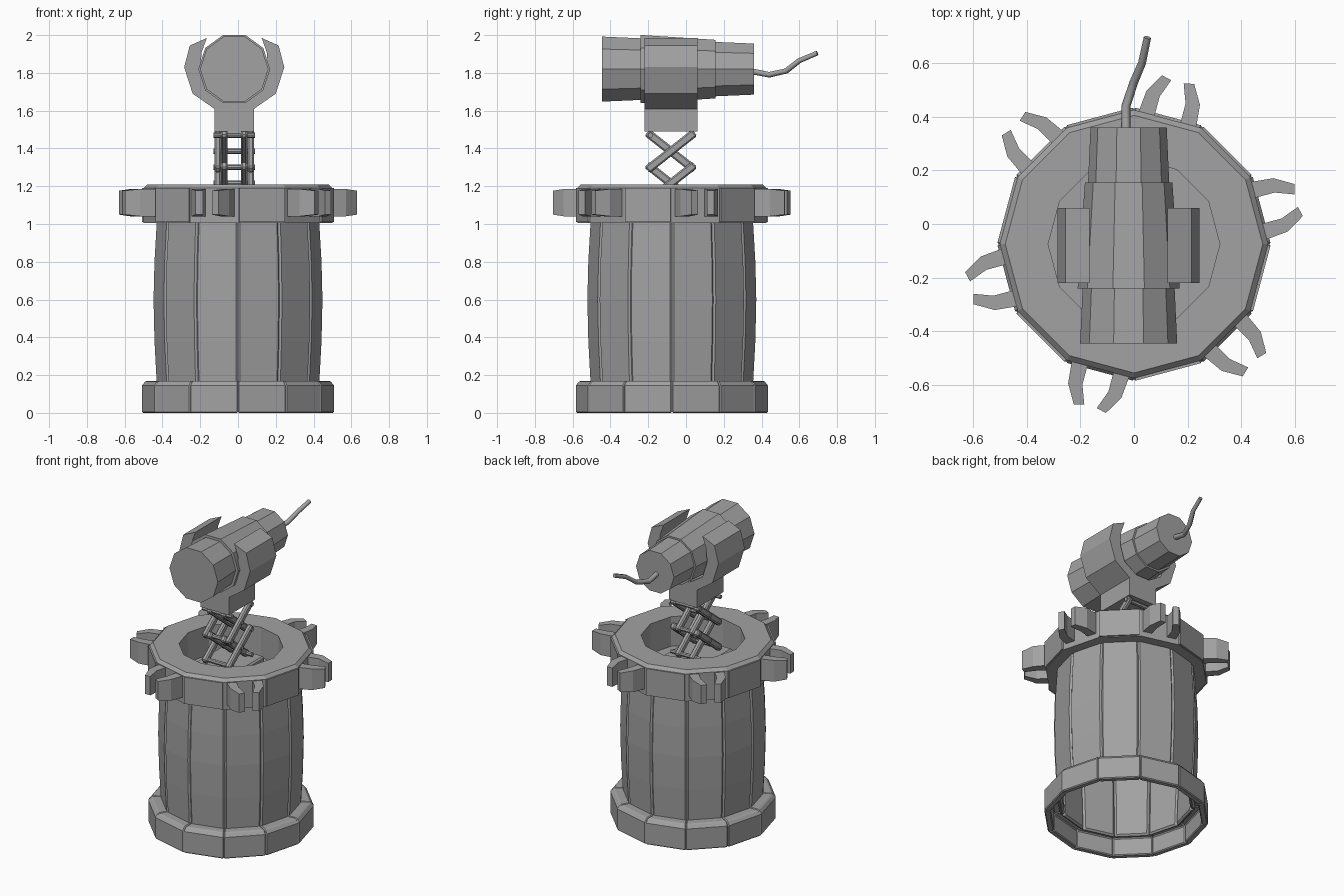
import bpy, bmesh, math
from mathutils import Matrix, Vector

cube = bpy.data.objects.get("Cube")
if cube:
    bpy.data.objects.remove(cube, do_unlink=True)

grey = bpy.data.materials.new("plain_grey")
grey.use_nodes = True
COLOR = (0.36, 0.36, 0.36, 1)
grey.diffuse_color = COLOR
grey.node_tree.nodes["Principled BSDF"].inputs["Base Color"].default_value = COLOR

BARREL = Matrix.Translation((0, -0.075, 0))
GX, GZ = -0.02, 1.82          # axis of the mounted device
SCISSOR_Y = -0.08


def finish(name, bm, matrix=Matrix(), bevel=0):
    bmesh.ops.remove_doubles(bm, verts=bm.verts, dist=1e-4)
    bmesh.ops.recalc_face_normals(bm, faces=bm.faces)
    mesh = bpy.data.meshes.new(name)
    bm.to_mesh(mesh)
    bm.free()
    mesh.materials.append(grey)
    ob = bpy.data.objects.new(name, mesh)
    ob.matrix_world = matrix
    bpy.context.collection.objects.link(ob)
    if bevel:
        mod = ob.modifiers.new("edge_bevel", 'BEVEL')
        mod.width = bevel
        mod.segments = 1
        mod.limit_method = 'ANGLE'
        mod.angle_limit = math.radians(50)
    return ob


def sweep(name, profile, angles, full, matrix=BARREL, bevel=0, loop=True):
    """Turn an (r, z) profile through the angles, as a full ring or a capped segment."""
    bm = bmesh.new()
    rows = [[bm.verts.new((r * math.cos(a), r * math.sin(a), z)) for r, z in profile]
            for a in map(math.radians, angles)]
    n = len(profile)
    pairs = list(zip(rows, rows[1:])) + ([(rows[-1], rows[0])] if full else [])
    for a, b in pairs:
        for i in range(n if loop else n - 1):
            j = (i + 1) % n
            bm.faces.new((a[i], a[j], b[j], b[i]))
    if not full:
        bm.faces.new(rows[0])
        bm.faces.new(rows[-1])
    return finish(name, bm, matrix, bevel)


def prism(name, pts, low, high, matrix=Matrix(), bevel=0):
    """Extrude a flat outline between two heights."""
    bm = bmesh.new()
    face = bm.faces.new([bm.verts.new((x, y, low)) for x, y in pts])
    ext = bmesh.ops.extrude_face_region(bm, geom=[face])
    top = [v for v in ext["geom"] if isinstance(v, bmesh.types.BMVert)]
    bmesh.ops.translate(bm, verts=top, vec=(0, 0, high - low))
    return finish(name, bm, matrix, bevel)


def box(name, center, size, rot=Matrix(), bevel=0):
    bm = bmesh.new()
    bmesh.ops.create_cube(bm, size=1, matrix=Matrix.Diagonal((*size, 1)))
    return finish(name, bm, Matrix.Translation(center) @ rot, bevel)


# Barrel staves and segmented base ring
stave = [(.43, .1), (.445, .38), (.45, .6), (.445, .8), (.43, 1.06),
         (.4, 1.06), (.42, .6), (.4, .1)]
base = [(.51, 0), (.51, .145), (.49, .17), (.42, .17), (.42, .13), (.47, .12), (.47, 0)]
for k in range(12):
    span = (30 * k, 30 * k + 30)
    sweep(f"barrel_stave_{k + 1}", stave, span, False, bevel=.011)
    sweep(f"base_segment_{k + 1}", base, span, False, bevel=.006)

# Top ring and inner deck
dozen = range(0, 360, 30)
sweep("top_ring", [(.5, 1.005), (.5, 1.19), (.48, 1.21), (.32, 1.21), (.32, 1.005)], dozen, True)
sweep("inner_deck", [(0, .98), (.41, .98), (.41, 1.01), (0, 1.01)], dozen, True, loop=False)
box("lift_base", (GX, SCISSOR_Y, 1.055), (.3, .36, .1), bevel=.01)

# Pincer claws on every other side of the ring, thin plates between them
prong = [(.46, .113), (.565, .103), (.635, .062), (.626, .024), (.556, .05), (.46, .05)]
for k in range(6):
    turn = BARREL @ Matrix.Rotation(math.radians(15 + 60 * k), 4, 'Z')
    for side in (-1, 1):
        claw = prism(f"claw_{k + 1}_{'right' if side < 0 else 'left'}",
                     [(u, t * side) for u, t in prong], -.072, .072,
                     turn @ Matrix.Translation((0, 0, 1.113)))
        for v in claw.data.vertices:      # taper toward the tip
            if v.co.x > .6:
                v.co.z *= .88
    plate = BARREL @ Matrix.Rotation(math.radians(45 + 60 * k), 4, 'Z')
    box(f"ring_plate_{k + 1}", (plate @ Matrix.Translation((.486, 0, 1.1))).translation,
        (.014, .25, .18), Matrix.Rotation(math.radians(45 + 60 * k), 4, 'Z'))

# Scissor lift: crossed links on both sides joined by pins
REACH, STEP = .108, .17
slope = math.atan2(STEP, 2 * REACH)
length = math.hypot(STEP, 2 * REACH) + .045
for stage in range(2):
    z = 1.385 - STEP * stage
    for side in (-1, 1):
        for lean, off in ((1, .087), (-1, .052)):
            box(f"scissor_link_{stage + 1}", (GX + side * off, SCISSOR_Y, z),
                (.034, length, .044), Matrix.Rotation(lean * slope, 4, 'X'), .008)


def pin(y, z):
    to_x = Matrix.Translation((GX, y, z)) @ Matrix.Rotation(math.pi / 2, 4, 'Y')
    sweep("scissor_pin", [(0, -.11), (.014, -.11), (.014, .11), (0, .11)],
          range(0, 360, 45), True, to_x, loop=False)


for level in range(3):
    for side in (-1, 1):
        pin(SCISSOR_Y + side * REACH, 1.385 + STEP / 2 - STEP * level)
for level in range(2):
    pin(SCISSOR_Y, 1.385 - STEP * level)

# Device body: three tapered ten-sided sections along y
to_y = Matrix.Translation((GX, 0, GZ)) @ Matrix.Rotation(-math.pi / 2, 4, 'X')
for name, r0, y0, r1, y1 in (("front_barrel", .181, -.445, .171, -.23),
                             ("middle_barrel", .19, -.24, .163, .155),
                             ("rear_barrel", .152, .14, .142, .36)):
    sweep(name, [(0, y0), (r0, y0), (r1, y1), (0, y1)], range(0, 360, 36), True,
          to_y, loop=False)

# Cradle: stem and two arms as one outline, mirrored about the device axis
half = [(.105, 1.49), (.105, 1.61), (.22, 1.69), (.265, 1.83), (.235, 1.945),
        (.145, 1.985), (.172, 1.91), (.18, 1.82), (.145, 1.71), (.05, 1.65)]
outline = half + [(-x, z) for x, z in reversed(half)]
prism("cradle", outline, -.06, .22,
      Matrix.Translation((GX, 0, 0)) @ Matrix.Rotation(math.pi / 2, 4, 'X'))

# Cable trailing from the rear
curve = bpy.data.curves.new("cable", 'CURVE')
curve.dimensions = '3D'
curve.bevel_depth = .018
curve.bevel_resolution = 1
curve.use_fill_caps = True
path = [(-.03, .34, 1.81), (-.03, .44, 1.79), (0, .53, 1.81), (.03, .6, 1.865), (.05, .695, 1.905)]
spline = curve.splines.new('POLY')
spline.points.add(len(path) - 1)
for i, (p, co) in enumerate(zip(spline.points, path)):
    p.co = (*co, 1)
    p.radius = 1 - .06 * i
    
curve.materials.append(grey)
bpy.context.collection.objects.link(bpy.data.objects.new("cable", curve))
